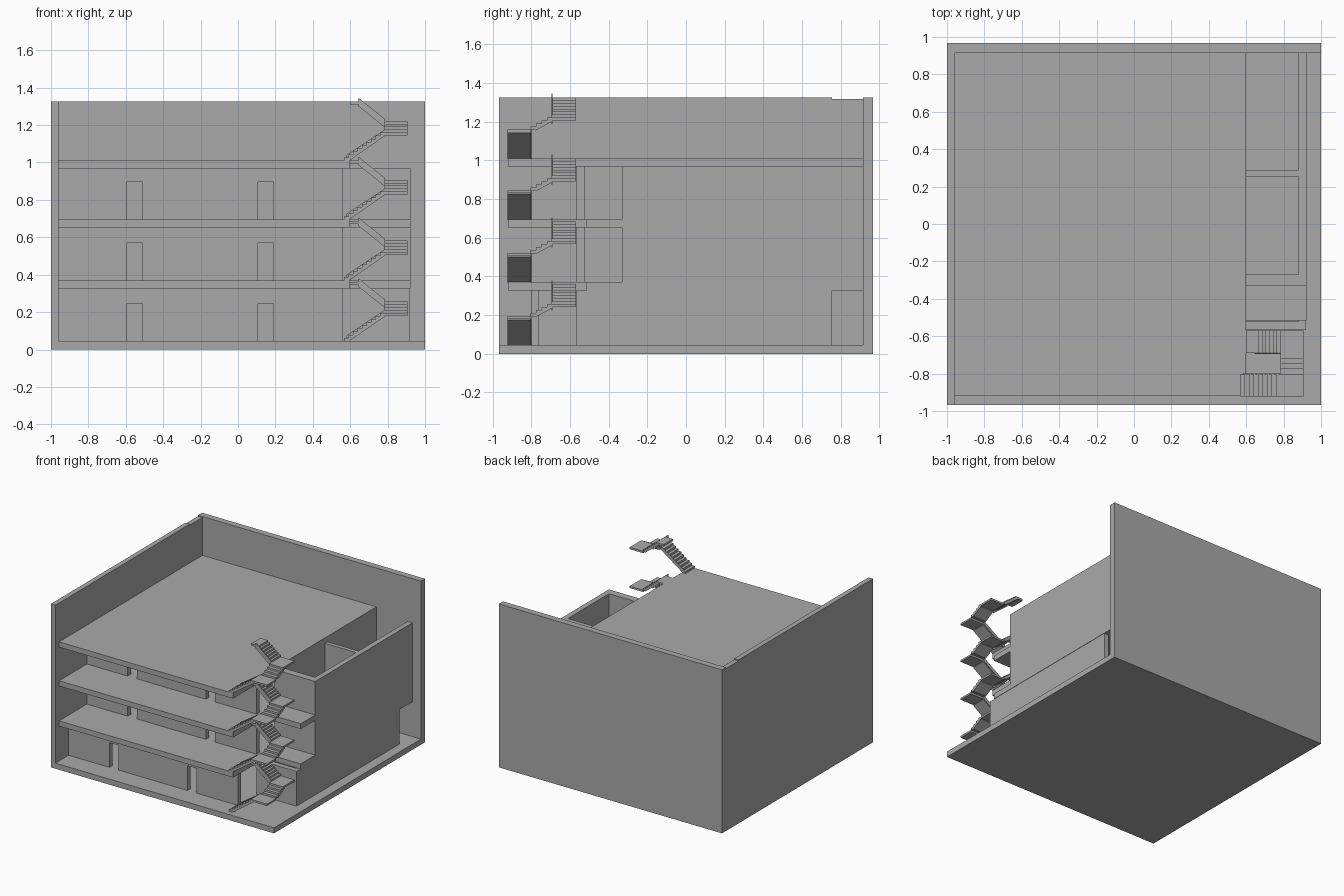
import bpy
import bmesh
from mathutils import Vector

cube = bpy.data.objects.get("Cube")
if cube:
    bpy.data.objects.remove(cube, do_unlink=True)

grey = bpy.data.materials.new("plain_grey")
grey.use_nodes = True
colour = (0.4, 0.4, 0.4, 1)
grey.diffuse_color = colour
grey.node_tree.nodes["Principled BSDF"].inputs["Base Color"].default_value = colour


def add_prism(bm, pts, axis, lo, hi):
    """Extrude a flat outline along one axis (outline uses the other two)."""
    def place(p, d):
        c = list(p)
        c.insert("xyz".index(axis), d)
        return Vector(c)
    face = bm.faces.new([bm.verts.new(place(p, lo)) for p in pts])
    out = bmesh.ops.extrude_face_region(bm, geom=[face])
    shift = place((0, 0), hi - lo)
    for v in out["geom"]:
        if isinstance(v, bmesh.types.BMVert):
            v.co += shift


def add_box(bm, x0, x1, y0, y1, z0, z1):
    add_prism(bm, [(x0, y0), (x1, y0), (x1, y1), (x0, y1)], "z", z0, z1)


def finish(name, bm):
    bmesh.ops.recalc_face_normals(bm, faces=bm.faces)
    mesh = bpy.data.meshes.new(name)
    bm.to_mesh(mesh)
    bm.free()
    mesh.materials.append(grey)
    ob = bpy.data.objects.new(name, mesh)
    bpy.context.collection.objects.link(ob)
    return ob


def boxes(name, *items):
    bm = bmesh.new()
    for item in items:
        add_box(bm, *item)
    return finish(name, bm)


def prism(name, *args):
    bm = bmesh.new()
    add_prism(bm, *args)
    return finish(name, bm)


FLOORS = [0.045, 0.37, 0.695, 1.01]
SLAB = 0.043
LEFT, END, EDGE, OUT = -0.96, 0.56, 0.6, 0.923
FRONT, BACK, TOP = -0.92, 0.915, 1.325

# Base and the two tall boundary walls
boxes("base", (-1, 1, -0.967, 0.967, 0, FLOORS[0]))
boxes("back_wall", (-1, 1, BACK, 0.967, FLOORS[0], TOP))
prism("side_wall", [(-0.967, FLOORS[0]), (BACK, FLOORS[0]), (BACK, TOP - 0.008),
                    (0.755, TOP - 0.008), (0.755, TOP), (-0.967, TOP)], "x", -1, LEFT)

# Floor slabs with a notch for the stairs, and the roof slab
outline = [(LEFT, FRONT), (EDGE, FRONT), (EDGE, -0.515), (OUT, -0.515),
           (OUT, BACK), (LEFT, BACK)]
for i in (1, 2):
    prism(f"floor_slab_{i}", outline, "z", FLOORS[i] - SLAB, FLOORS[i])
boxes("roof_slab", (LEFT, EDGE, FRONT, BACK, FLOORS[3] - SLAB, FLOORS[3]))

# Front walls with two door openings on each storey
for i in range(3):
    z, ceiling = FLOORS[i], FLOORS[i + 1] - SLAB
    pts = [(LEFT, z)]
    for a, b in ((-0.594, -0.51), (0.107, 0.19)):
        pts += [(a, z), (a, z + 0.2), (b, z + 0.2), (b, z)]
    pts += [(END, z), (END, ceiling), (LEFT, ceiling)]
    y = -0.8 if i == 0 else -0.565
    prism(f"front_wall_{i + 1}", pts, "y", y, y + 0.04)

# Side rooms: ground storey with a gap at the back, two storeys above
z0, z1 = FLOORS[0], FLOORS[1] - SLAB
boxes("ground_side_room",
      (END, 0.92, -0.565, -0.52, z0, z1),
      (0.88, 0.92, -0.52, 0.755, z0, z1),
      (END, EDGE, -0.52, BACK, z0, z1))
for i in (1, 2):
    z0, z1 = FLOORS[i], FLOORS[i + 1] - SLAB
    boxes(f"side_room_{i + 1}",
          (EDGE, OUT, -0.33, -0.27, z0, z1),
          (0.88, OUT, -0.27, BACK, z0, z1),
          (EDGE, 0.88, 0.255, 0.288, z0, z1),
          (END, EDGE, -0.33, BACK, z0, z1))


def steps(a, b, z, rise, n, under):
    """Stepped outline climbing from a to b with a sloping underside."""
    run, h = (b - a) / n, rise / n
    pts = []
    for k in range(n):
        pts += [(a + k * run, z + k * h), (a + k * run, z + (k + 1) * h)]
    return pts + [(b, z + rise), (b, z + rise - under), (a + run, z - under + h)]


def stringer(a, za, b, zb, depth):
    return [(a, za), (b, zb), (b, zb - depth), (a, za - depth)]


# Three-flight outdoor stairs, one per storey
NEAR, FAR = (-0.922, -0.805), (-0.69, -0.57)
X0, X1 = 0.783, 0.905
for i, z in enumerate(FLOORS):
    low, high, top = z + 0.15, z + 0.212, z + 0.315
    bm = bmesh.new()
    add_prism(bm, steps(0.567, X0, z, low - z, 9, 0.02), "y", *NEAR)
    add_box(bm, X0, X1, *NEAR, low - 0.015, low)
    add_prism(bm, steps(NEAR[1], FAR[0], low, high - low, 4, 0.02), "x", X0, X1)
    add_box(bm, X0, X1, *FAR, high - 0.015, high)
    add_prism(bm, steps(X0, 0.65, high, top - high, 7, 0.02), "y", *FAR)
    add_box(bm, EDGE, 0.65, *FAR, top - 0.015, top)
    # thin boards along the inner side of the long flights
    add_prism(bm, stringer(0.58, z + 0.03, X0, low + 0.015, 0.03),
              "y", NEAR[1], NEAR[1] + 0.005)
    add_prism(bm, stringer(X0, high + 0.012, 0.645, top + 0.02, 0.045),
              "y", FAR[0] - 0.005, FAR[0])
    finish(f"stairs_{i + 1}", bm)
